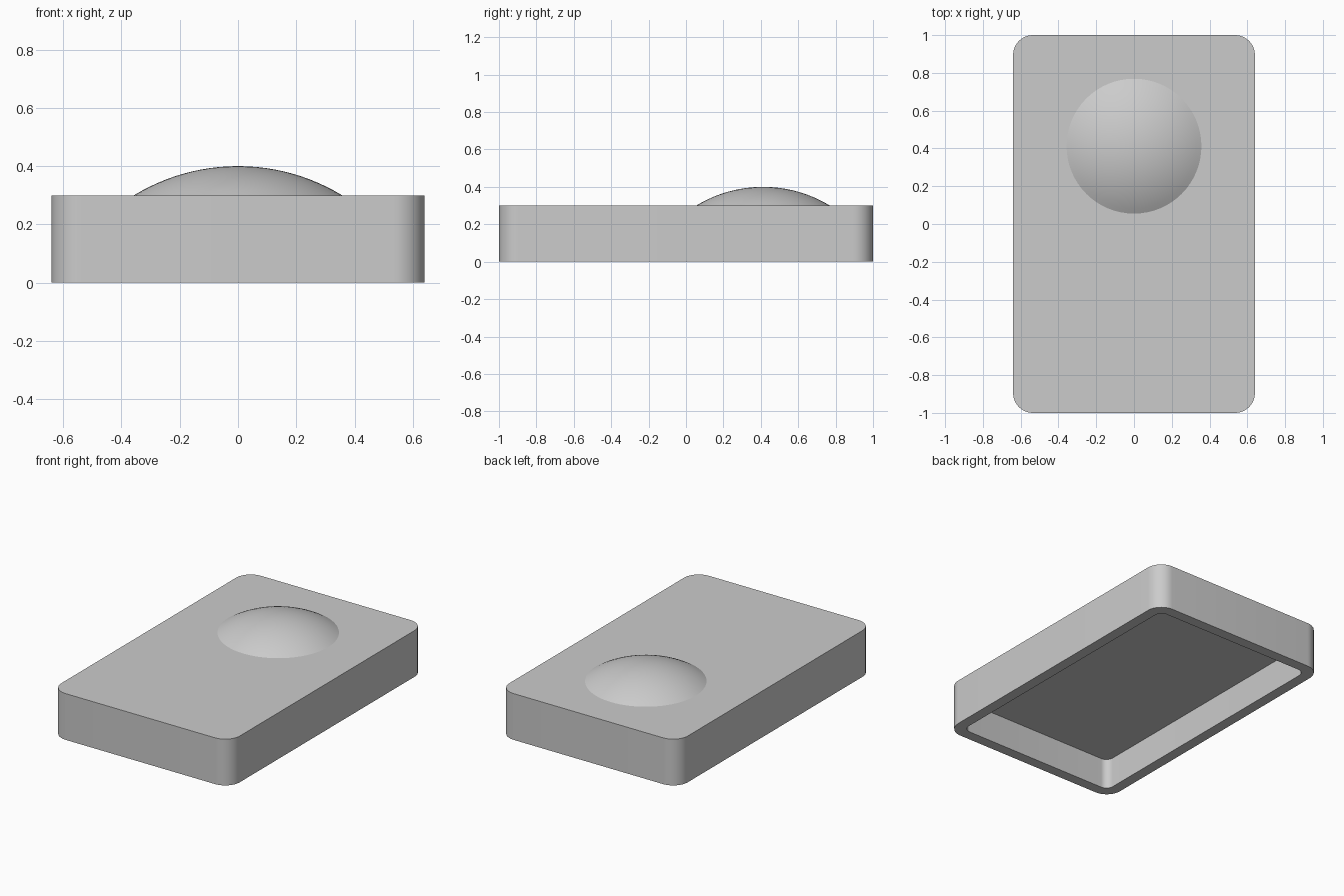
import bpy
import bmesh
from math import pi, sin, cos, asin

old = bpy.data.objects.get("Cube")
if old:
    bpy.data.objects.remove(old, do_unlink=True)

WIDTH, LENGTH, HEIGHT = 1.28, 2.0, 0.3
WALL, DEPTH, RADIUS = 0.07, 0.2, 0.105
DOME_Y, DOME_RADIUS, DOME_RISE = 0.412, 0.357, 0.1

grey = bpy.data.materials.new("plain grey")
grey.use_nodes = True
colour = (0.6, 0.6, 0.6, 1)
grey.diffuse_color = colour
grey.node_tree.nodes["Principled BSDF"].inputs["Base Color"].default_value = colour


def finish(name, bm):
    bmesh.ops.recalc_face_normals(bm, faces=bm.faces)
    mesh = bpy.data.meshes.new(name)
    bm.to_mesh(mesh)
    bm.free()
    mesh.materials.append(grey)
    obj = bpy.data.objects.new(name, mesh)
    bpy.context.collection.objects.link(obj)
    bpy.ops.object.select_all(action='DESELECT')
    obj.select_set(True)
    bpy.context.view_layer.objects.active = obj
    bpy.ops.object.shade_smooth_by_angle(angle=pi / 6)
    return obj


def rounded_ring(bm, width, length, radius, z, steps=12):
    """Ring of vertices around a rounded rectangle."""
    ring = []
    for i, (sx, sy) in enumerate([(1, 1), (-1, 1), (-1, -1), (1, -1)]):
        for k in range(steps + 1):
            a = (i + k / steps) * pi / 2
            ring.append(bm.verts.new((sx * (width / 2 - radius) + radius * cos(a),
                                      sy * (length / 2 - radius) + radius * sin(a), z)))
    return ring


def bridge(bm, a, b):
    for i in range(len(a)):
        j = (i + 1) % len(a)
        bm.faces.new((a[i], a[j], b[j], b[i]))


# Hollow case, open underneath: top, outer wall, rim, inner wall, ceiling
bm = bmesh.new()
outer = (WIDTH, LENGTH, RADIUS)
inner = (WIDTH - 2 * WALL, LENGTH - 2 * WALL, 0.05)
rings = [rounded_ring(bm, *size, z) for size, z in
         [(outer, HEIGHT), (outer, 0), (inner, 0), (inner, DEPTH)]]
for a, b in zip(rings, rings[1:]):
    bridge(bm, a, b)
bm.faces.new(rings[0])
bm.faces.new(rings[-1])
finish("case", bm)

# Shallow spherical dome, with its edge resting on the top
bm = bmesh.new()
sphere = (DOME_RADIUS ** 2 + DOME_RISE ** 2) / (2 * DOME_RISE)
edge = asin(DOME_RADIUS / sphere)
rows, segments = 12, 64
loops = []
for r in range(1, rows + 1):
    t = edge * r / rows
    loops.append([bm.verts.new((sphere * sin(t) * cos(2 * pi * k / segments),
                                sphere * sin(t) * sin(2 * pi * k / segments),
                                sphere * (cos(t) - cos(edge))))
                  for k in range(segments)])
apex = bm.verts.new((0, 0, DOME_RISE))
for k in range(segments):
    bm.faces.new((apex, loops[0][k], loops[0][(k + 1) % segments]))
for a, b in zip(loops, loops[1:]):
    bridge(bm, a, b)
dome = finish("dome", bm)
dome.location = (0, DOME_Y, HEIGHT)
